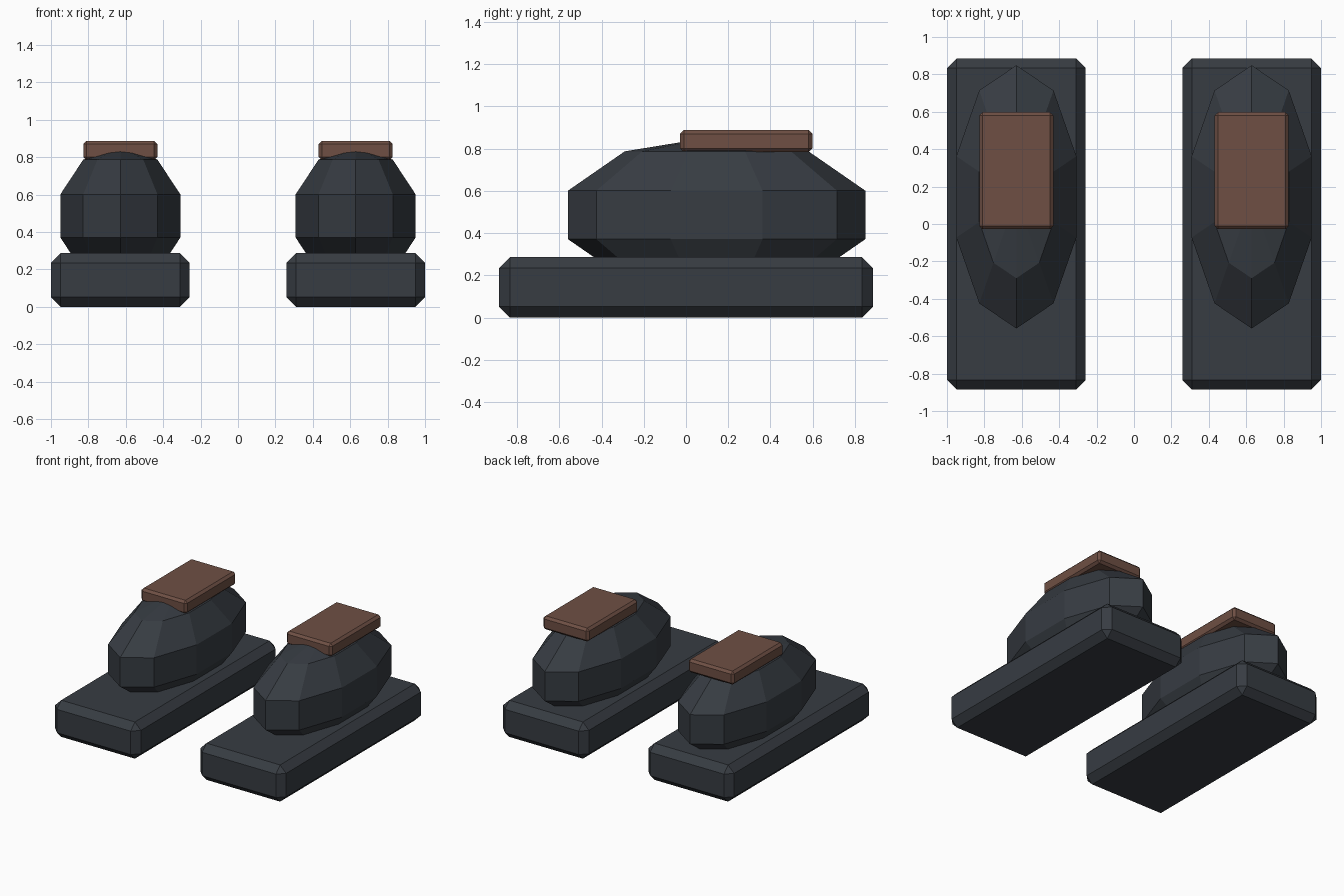
import bpy, bmesh
from mathutils import Matrix, Vector

if "Cube" in bpy.data.objects:
    bpy.data.objects.remove(bpy.data.objects["Cube"])


def material(name, rgb):
    m = bpy.data.materials.new(name)
    m.diffuse_color = (*rgb, 1)
    m.use_nodes = True
    m.node_tree.nodes["Principled BSDF"].inputs["Base Color"].default_value = m.diffuse_color
    return m


DARK = material("charcoal leather", (0.038, 0.045, 0.055))
BROWN = material("brown strap", (0.156, 0.078, 0.057))


def finish(bm, name, mat):
    bmesh.ops.recalc_face_normals(bm, faces=bm.faces)
    me = bpy.data.meshes.new(name)
    bm.to_mesh(me)
    bm.free()
    me.materials.append(mat)
    ob = bpy.data.objects.new(name, me)
    bpy.context.collection.objects.link(ob)


def bevel_box(name, lo, hi, width, mat):
    lo, hi = Vector(lo), Vector(hi)
    bm = bmesh.new()
    bmesh.ops.create_cube(bm, size=1, matrix=Matrix.Translation((lo + hi) / 2)
                          @ Matrix.Diagonal((*(hi - lo), 1)))
    bmesh.ops.bevel(bm, geom=bm.edges[:], offset=width, segments=1,
                    affect='EDGES', profile=0.5)
    finish(bm, name, mat)


def ellipsoid(name, centre, radii, mat):
    bm = bmesh.new()
    bmesh.ops.create_uvsphere(bm, u_segments=10, v_segments=5, radius=1,
                              matrix=Matrix.Translation(centre)
                              @ Matrix.Diagonal((*radii, 1)))
    finish(bm, name, mat)


for side, x in (("left", 0.629), ("right", -0.629)):
    # thick sole
    bevel_box(side + "_sole", (x - 0.371, -0.885, 0), (x + 0.371, 0.885, 0.287), 0.052, DARK)
    # faceted foot upper
    ellipsoid(side + "_upper", (x, 0.145, 0.486), (0.355, 0.74, 0.372), DARK)
    # flat ankle pad on top
    bevel_box(side + "_ankle_pad", (x - 0.198, -0.028, 0.783), (x + 0.198, 0.598, 0.888), 0.018, BROWN)
